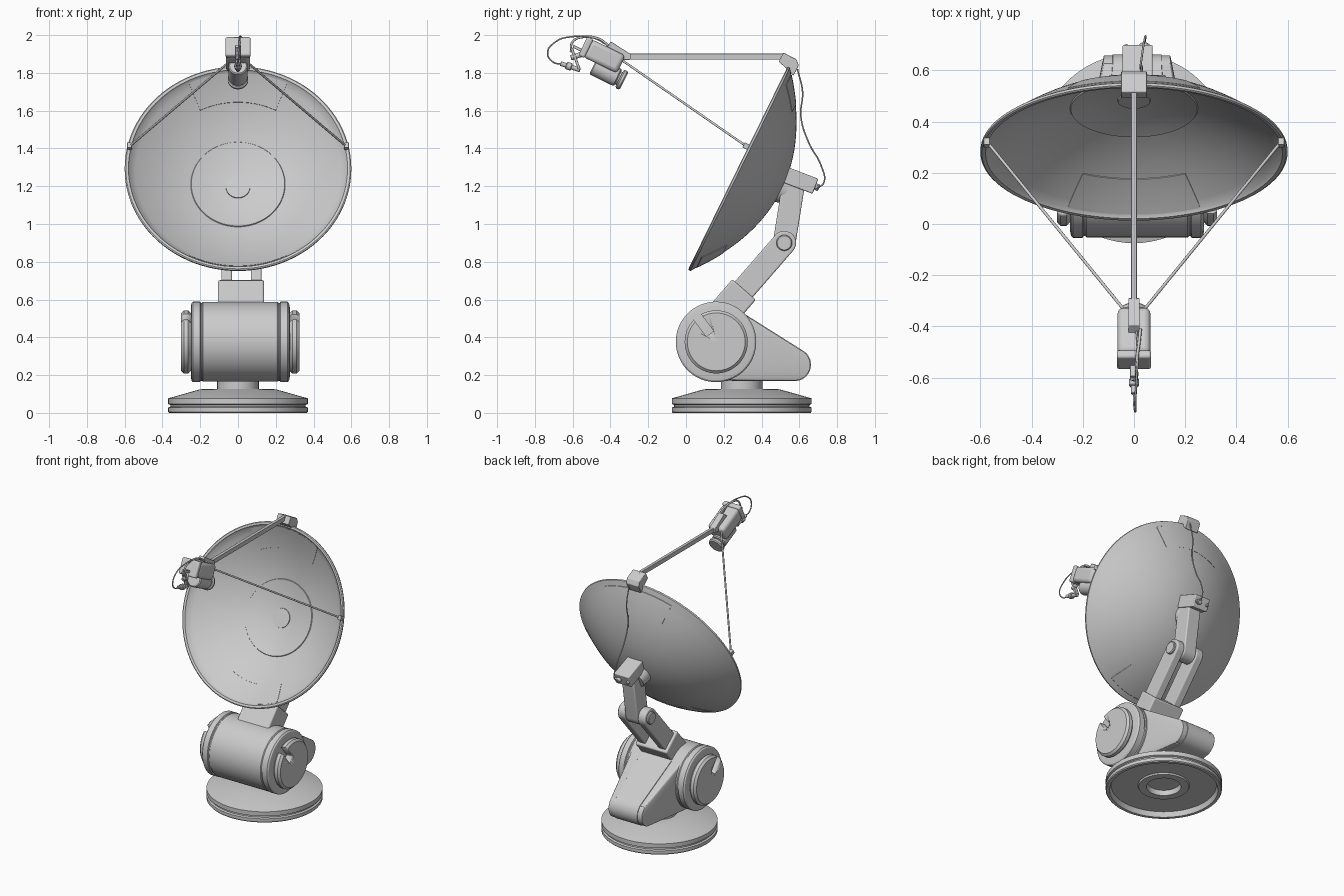
import bpy, bmesh
from math import sin, cos, pi, radians, atan2
from mathutils import Vector, Matrix

if "Cube" in bpy.data.objects:
    bpy.data.objects.remove(bpy.data.objects["Cube"])

OFF = 0.012   # the pedestal sits slightly to +x


def finish(name, bm, matrix=None, bevel=0.0, angle=32):
    bmesh.ops.remove_doubles(bm, verts=bm.verts, dist=1e-5)
    bmesh.ops.recalc_face_normals(bm, faces=bm.faces)
    me = bpy.data.meshes.new(name)
    bm.to_mesh(me)
    bm.free()
    ob = bpy.data.objects.new(name, me)
    bpy.context.collection.objects.link(ob)
    if matrix:
        ob.matrix_world = matrix
    bpy.ops.object.select_all(action='DESELECT')
    ob.select_set(True)
    bpy.context.view_layer.objects.active = ob
    bpy.ops.object.shade_smooth_by_angle(angle=radians(angle))
    if bevel:
        m = ob.modifiers.new("bevel", 'BEVEL')
        m.width, m.segments, m.limit_method = bevel, 3, 'ANGLE'
        m.angle_limit = radians(35)
    return ob


def lathe(name, prof, matrix=None, segs=64, a0=0.0, a1=2 * pi):
    """Revolve a closed (radius, z) profile about local z."""
    bm = bmesh.new()
    cols = []
    for i in range(segs + 1):
        a = a0 + (a1 - a0) * i / segs
        cols.append([bm.verts.new((r * cos(a), r * sin(a), z)) for r, z in prof])
    n = len(prof)
    for c, d in zip(cols, cols[1:]):
        for j in range(n):
            k = (j + 1) % n
            if prof[j][0] > 0 or prof[k][0] > 0:
                bm.faces.new((c[j], d[j], d[k], c[k]))
    if a1 - a0 < 6.28:
        bm.faces.new(cols[0])
        bm.faces.new(cols[-1])
    bmesh.ops.dissolve_degenerate(bm, edges=bm.edges, dist=1e-6)
    return finish(name, bm, matrix)


def disc(name, r, p0, p1, ch=0.004, segs=40):
    p0, p1 = Vector(p0), Vector(p1)
    h = (p1 - p0).length
    q = (p1 - p0).to_track_quat('Z', 'Y').to_matrix().to_4x4()
    prof = [(0, 0), (r - ch, 0), (r, ch), (r, h - ch), (r - ch, h), (0, h)]
    return lathe(name, prof, Matrix.Translation(p0) @ q, segs)


def plate(name, poly, x0, x1, bevel=0.004):
    """Extrude a (y, z) side outline from x0 to x1."""
    bm = bmesh.new()
    a = [bm.verts.new((x0, y, z)) for y, z in poly]
    b = [bm.verts.new((x1, y, z)) for y, z in poly]
    bm.faces.new(a)
    bm.faces.new(b)
    for i in range(len(a)):
        j = (i + 1) % len(a)
        bm.faces.new((a[i], a[j], b[j], b[i]))
    return finish(name, bm, None, bevel)


def box(name, size, loc, deg=0, bevel=0.006):
    bm = bmesh.new()
    bmesh.ops.create_cube(bm, size=1)
    bmesh.ops.scale(bm, vec=size, verts=bm.verts)
    return finish(name, bm, Matrix.Translation(loc) @ Matrix.Rotation(radians(deg), 4, 'X'), bevel)


def capsule(p, q, r, n=14):
    """Side outline: square at p, rounded at q."""
    t = atan2(q[1] - p[1], q[0] - p[0])
    arc = [(q[0] + r * cos(t - pi / 2 + pi * i / n), q[1] + r * sin(t - pi / 2 + pi * i / n)) for i in range(n + 1)]
    return [(p[0] + r * sin(t), p[1] - r * cos(t))] + arc + [(p[0] - r * sin(t), p[1] + r * cos(t))]


def tube(name, pts, r):
    cu = bpy.data.curves.new(name, 'CURVE')
    cu.dimensions, cu.bevel_depth, cu.bevel_resolution, cu.use_fill_caps = '3D', r, 2, True
    s = cu.splines.new('BEZIER')
    s.bezier_points.add(len(pts) - 1)
    for b, p in zip(s.bezier_points, pts):
        b.co = p
        b.handle_left_type = b.handle_right_type = 'AUTO'
    ob = bpy.data.objects.new(name, cu)
    bpy.context.collection.objects.link(ob)


# Round base with grooved edge and hollow underside
lathe("base", [(0, .2), (0, .06), (.105, .06), (.11, .025), (.16, .025), (.165, .035), (.335, .035),
               (.345, 0), (.365, 0), (.37, .006), (.37, .028), (.358, .033), (.358, .042), (.37, .047),
               (.37, .077), (.2, .125), (.11, .127), (.11, .2)], Matrix.Translation((0, .295, 0)), 72)

# Motor drum lying across, with end rims
half = [(.185, .262), (.205, .258), (.213, .25), (.213, .213), (.206, .209), (.206, .203), (.211, .198)]
prof = [(0, .262)] + half + [(r, -z) for r, z in reversed(half)] + [(0, -.262)]
lathe("motor_drum", prof, Matrix.Translation((OFF, .159, .376)) @ Matrix.Rotation(pi / 2, 4, 'Y'), 72)

# Tapered rear housing
for nm, w0, w1, dr in (("rear_housing", .19, .13, 0), ("rear_housing_band", .12, .095, .004)):
    bm = bmesh.new()
    for s in (-1, 1):
        for i in range(64):
            a = 2 * pi * i / 64
            bm.verts.new((OFF + s * w0, .159 + .203 * cos(a), .376 + (.203 + dr) * sin(a)))
            bm.verts.new((OFF + s * w1, .575 + (.083 + dr) * cos(a), .255 + (.083 + dr) * sin(a)))
    bmesh.ops.convex_hull(bm, input=bm.verts)
    bmesh.ops.dissolve_limit(bm, angle_limit=.01, verts=bm.verts, edges=bm.edges)
    finish(nm, bm, None, .025 if dr == 0 else 0)

# Notched end caps of the drum
cut = box("notch_cutter", (1, .14, .048), (0, .085, .475), -53, 0)
cut.hide_render = True
cut.hide_set(True)
for s, nm in ((-1, "left"), (1, "right")):
    cap = disc(nm + "_cap", .167, (OFF + s * .262, .16, .376), (OFF + s * .313, .16, .376), .014, 64)
    m = cap.modifiers.new("notch", 'BOOLEAN')
    m.object, m.operation, m.solver = cut, 'DIFFERENCE', 'EXACT'

# Articulated arm: clamp, twin lower forks, upper arm and head
J = (.52, .90)
box("arm_clamp", (.244, .2, .165), (.016, .242, .577), 49.2, .01)
for s, nm in ((-1, "left"), (1, "right")):
    c = .018 + s * .078
    plate(nm + "_lower_arm", capsule((.19, .52), J, .063), c - .028, c + .028, .008)
    disc(nm + "_joint_boss", .042, (c, *J), (c + s * .042, *J), .005)
plate("upper_arm", capsule((.572, 1.225), J, .06), -.03, .066, .008)
disc("joint_pin", .035, (-.07, *J), (.1, *J))
box("arm_head", (.118, .17, .085), (.014, .606, 1.23), -21, .006)
for x in (-.03, .055):
    disc("head_bolt", .01, (x, .68, 1.20), (x, .70, 1.193), .003, 16)
disc("cable_socket", .018, (.04, .67, 1.205), (.04, .705, 1.19), .004, 20)

# Parabolic dish
DM = Matrix.Translation((0, .287, 1.29)) @ Matrix.Rotation(radians(63.9), 4, 'X')
R, D, T = .596, .245, .018


def par(r, off=0.0):
    return (r, -D * (1 - (r / R) ** 2) + off)


back = [par(.575 * i / 16, 0) for i in range(17)]
front = [par(.575 - .325 * i / 10, T) for i in range(11)] + [par(.247, T + .006)]
front += [par(.24 - .24 * i / 6, T + .006) for i in range(7)]
lathe("dish", back + [(.592, -.006), (.6, 0), (.6, .01), (.594, .014), (.58, .012)] + front, DM, 96)
lathe("dish_hub_front", [(0, -D + T), (.066, -D + T), (.063, -D + T + .014), (0, -D + T + .014)], DM, 40)
lathe("dish_hub_back", [(0, -D - .06), (.06, -D - .06), (.075, -D + .01), (0, -D + .01)], DM, 40)
rs = [.44 + .013 * i for i in range(11)]
for a, nm in ((pi / 2, "top"), (-pi / 2, "bottom")):
    lathe("dish_panel_" + nm, [par(r, -.003) for r in rs] + [par(r, T + .003) for r in reversed(rs)],
          DM, 14, a - radians(27), a + radians(27))

# Boom from the top of the dish to the receiver
plate("boom_bracket", [(.49, 1.86), (.516, 1.907), (.585, 1.872), (.597, 1.84), (.569, 1.785), (.545, 1.812)], -.05, .05)
plate("boom", [(-.32, 1.902), (.53, 1.902), (.53, 1.87), (-.33, 1.87)], -.011, .011, .003)
plate("boom_strap", [(-.43, 1.938), (-.395, 1.965), (-.31, 1.91), (-.29, 1.9), (-.29, 1.87), (-.33, 1.868)], -.022, .022, .003)

# Receiver box, horn and rear connectors
box("receiver_box", (.128, .2, .105), (0, -.433, 1.888), -26, .022)
box("receiver_end_cap", (.134, .035, .11), (0, -.53, 1.935), -26, .01)
disc("horn_body", .05, (0, -.49, 1.838), (0, -.36, 1.774), .006)
disc("horn_neck", .038, (0, -.38, 1.784), (0, -.34, 1.764))
disc("horn_flange", .054, (0, -.352, 1.77), (0, -.328, 1.758), .007)
box("connector_bar", (.03, .014, .12), (0, -.585, 1.875), 20, .003)
box("connector_foot", (.03, .05, .016), (0, -.575, 1.93), -26, .003)
disc("connector_jack", .012, (0, -.665, 1.85), (0, -.56, 1.815), .003, 20)
disc("connector_plug", .02, (0, -.635, 1.84), (0, -.605, 1.83), .004, 20)
disc("connector_stub", .014, (0, -.61, 1.88), (0, -.53, 1.905), .003, 20)

# Side struts with rim mounts
for s, nm in ((-1, "left"), (1, "right")):
    disc(nm + "_strut", .006, (s * .035, -.34, 1.868), (s * .575, .322, 1.41), .001, 12)
    box(nm + "_strut_mount", (.025, .03, .03), (s * .575, .318, 1.412), -26, .003)

# Cables
tube("rear_cable", [(.03, .59, 1.82), (.03, .617, 1.70), (.025, .608, 1.57), (.03, .65, 1.43),
                    (.04, .715, 1.31), (.045, .73, 1.22), (.04, .70, 1.192)], .004)
tube("loop_cable", [(.01, -.42, 1.95), (.015, -.49, 1.985), (.01, -.6, 1.992), (.005, -.69, 1.965),
                    (.005, -.733, 1.905), (0, -.70, 1.855), (0, -.66, 1.848)], .004)
tube("short_cable", [(.025, -.41, 1.945), (.02, -.46, 1.98), (.01, -.54, 1.99), (.01, -.6, 1.965), (0, -.61, 1.91)], .006)
